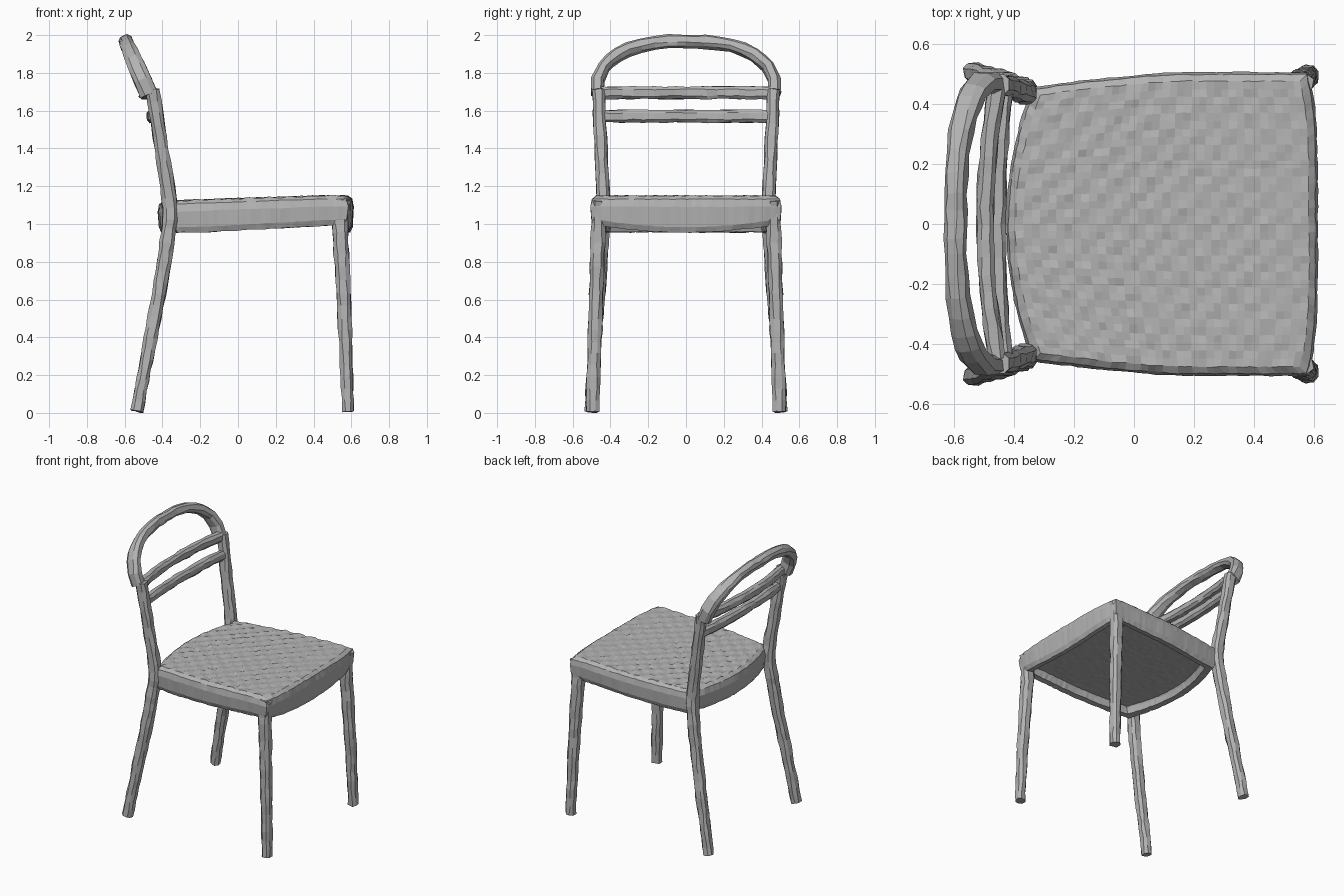
import bpy, bmesh, math, random
from mathutils import Vector

random.seed(4)
cube = bpy.data.objects.get("Cube")
if cube:
    bpy.data.objects.remove(cube, do_unlink=True)

grey = bpy.data.materials.new("plain grey")
grey.use_nodes = True
grey.diffuse_color = (0.45, 0.45, 0.45, 1)
grey.node_tree.nodes["Principled BSDF"].inputs["Base Color"].default_value = grey.diffuse_color


def finish(name, bm, rough, mirror=False):
    """Roughen the surface slightly, keep flat facets and make the object."""
    for v in bm.verts:
        v.co += Vector([random.uniform(-rough, rough) for _ in range(3)])
        v.co.z = max(v.co.z, 0)
    bmesh.ops.recalc_face_normals(bm, faces=bm.faces)
    mesh = bpy.data.meshes.new(name)
    bm.to_mesh(mesh)
    bm.free()
    mesh.materials.append(grey)
    obj = bpy.data.objects.new(name, mesh)
    bpy.context.collection.objects.link(obj)
    if mirror:
        mod = obj.modifiers.new("mirror", 'MIRROR')
        mod.use_axis = (False, True, False)
    return obj


def spline(points, step=0.06):
    """Evenly sampled smooth path through (x, y, z, half depth, half width)."""
    p = [Vector(q) for q in points]
    p = [2 * p[0] - p[1]] + p + [2 * p[-1] - p[-2]]
    out = []
    for a, b, c, d in zip(p, p[1:], p[2:], p[3:]):
        n = max(1, round((c - b).length / step))
        for i in range(n):
            t = i / n
            out.append(0.5 * (2 * b + (c - a) * t + (2 * a - 5 * b + 4 * c - d) * t * t
                              + (3 * b - a - 3 * c + d) * t ** 3))
    return out + [p[-2]]


def bar(name, points, depth_axis=(1, 0, 0), mirror=False, sides=8):
    """Sweep a rounded-square section along a path."""
    path = spline(points)
    pos = [Vector(q[:3]) for q in path]
    bm = bmesh.new()
    rings = []
    for i, q in enumerate(path):
        tan = (pos[min(i + 1, len(pos) - 1)] - pos[max(i - 1, 0)]).normalized()
        deep = Vector(depth_axis)
        deep = (deep - tan * deep.dot(tan)).normalized()
        wide = tan.cross(deep)
        ring = []
        for k in range(sides):
            a = math.tau * (k + 0.5) / sides
            c, s = math.cos(a), math.sin(a)
            c, s = [math.copysign(abs(w) ** 0.75, w) for w in (c, s)]
            ring.append(bm.verts.new(pos[i] + deep * c * q[3] + wide * s * q[4]))
        rings.append(ring)
    for r, s in zip(rings, rings[1:]):
        for k in range(sides):
            j = (k + 1) % sides
            bm.faces.new((r[k], r[j], s[j], s[k]))
    bm.faces.new(rings[0])
    bm.faces.new(rings[-1])
    return finish(name, bm, 0.004, mirror)


# Legs, the rear pair rising into the back posts
bar("front_legs", [(0.582, 0.495, 0.006, 0.032, 0.036), (0.565, 0.48, 0.5, 0.038, 0.038),
                   (0.54, 0.464, 1.0, 0.045, 0.041), (0.548, 0.464, 1.13, 0.05, 0.038)], mirror=True)
bar("rear_legs_and_posts", [(-0.535, 0.503, 0.008, 0.033, 0.035), (-0.452, 0.478, 0.45, 0.038, 0.037),
                            (-0.376, 0.447, 0.9, 0.041, 0.041), (-0.36, 0.438, 1.08, 0.042, 0.04),
                            (-0.405, 0.45, 1.4, 0.038, 0.035), (-0.452, 0.465, 1.71, 0.038, 0.035)], mirror=True)

# Arched top rail, leaning back
LEAN = 0.43
half = [(0.468, 1.685, 0.048), (0.468, 1.76, 0.048), (0.435, 1.83, 0.046),
        (0.36, 1.895, 0.043), (0.24, 1.945, 0.038), (0.1, 1.964, 0.036)]
arch = [(y, z, d) for y, z, d in half] + [(0, 1.965, 0.036)] + [(-y, z, d) for y, z, d in reversed(half)]
bar("top_rail", [(-0.475 - (z - 1.69) * LEAN, y, z, d, 0.035) for y, z, d in arch], (1, 0, LEAN))

# Two bowed back slats
for name, z, x, bow in (("upper_slat", 1.695, -0.455, 0.04), ("lower_slat", 1.57, -0.43, 0.025)):
    bar(name, [(x - bow * (1 - (v / 4) ** 2), 0.45 * v / 4, z, 0.03, 0.035) for v in range(-4, 5)])


# Seat: dished panel on top, apron around it and a recessed underside
N = 36


def outline(u, v, inset):
    """Map u, v in -1..1 onto the seat plan."""
    back = -0.34 - 0.085 * (1 - v * v) + inset
    front = 0.612 - 0.03 * v ** 4 - inset
    x = back + (front - back) * (u + 1) / 2
    width = 0.505 - 0.05 * max(0, min(1, (0.15 - x) / 0.5)) ** 1.3 - inset
    return x, width * v


def top_z(x):
    return 1.125 + 0.027 * min(1, (x + 0.35) / 0.8)


def low_z(x, v):
    front = max(0, (x - 0.35) / 0.26)
    return 0.955 + 0.04 * max(0, (x + 0.2) / 0.75) - 0.045 * (1 - v * v) * front


bm = bmesh.new()
ticks = [2 * i / N - 1 for i in range(N + 1)]
edge = ([(i, 0) for i in range(N)] + [(N, i) for i in range(N)]
        + [(N - i, N) for i in range(N)] + [(0, N - i) for i in range(N)])


def panel(inset, height):
    grid = []
    for u in ticks:
        row = []
        for v in ticks:
            x, y = outline(u, v, inset)
            row.append(bm.verts.new((x, y, height(x, y, v))))
        grid.append(row)
    for i in range(N):
        for j in range(N):
            bm.faces.new((grid[i][j], grid[i + 1][j], grid[i + 1][j + 1], grid[i][j + 1]))
    return [grid[i][j] for i, j in edge]


def loop(inset, height):
    out = []
    for i, j in edge:
        x, y = outline(ticks[i], ticks[j], inset)
        out.append(bm.verts.new((x, y, height(x, y, ticks[j]))))
    return out


def woven(x, y, v):
    fade = 1 - 0.5 * max(0, x)
    return top_z(x) - 0.003 + 0.005 * fade * math.cos(math.tau * y / 0.105) * math.cos(math.tau * x / 0.11)


loops = [panel(0.03, woven),
         loop(0.008, lambda x, y, v: top_z(x) - 0.02),
         loop(0.0, lambda x, y, v: top_z(x) - 0.06),
         loop(0.006, lambda x, y, v: low_z(x, v) + 0.03),
         loop(0.02, lambda x, y, v: low_z(x, v)),
         loop(0.06, lambda x, y, v: low_z(x, v) + 0.003),
         loop(0.07, lambda x, y, v: low_z(x, v) + 0.04),
         panel(0.075, lambda x, y, v: low_z(x, 1) + 0.05)]
for a, b in zip(loops, loops[1:]):
    for k in range(len(edge)):
        j = (k + 1) % len(edge)
        bm.faces.new((a[k], a[j], b[j], b[k]))
finish("seat", bm, 0.002)
